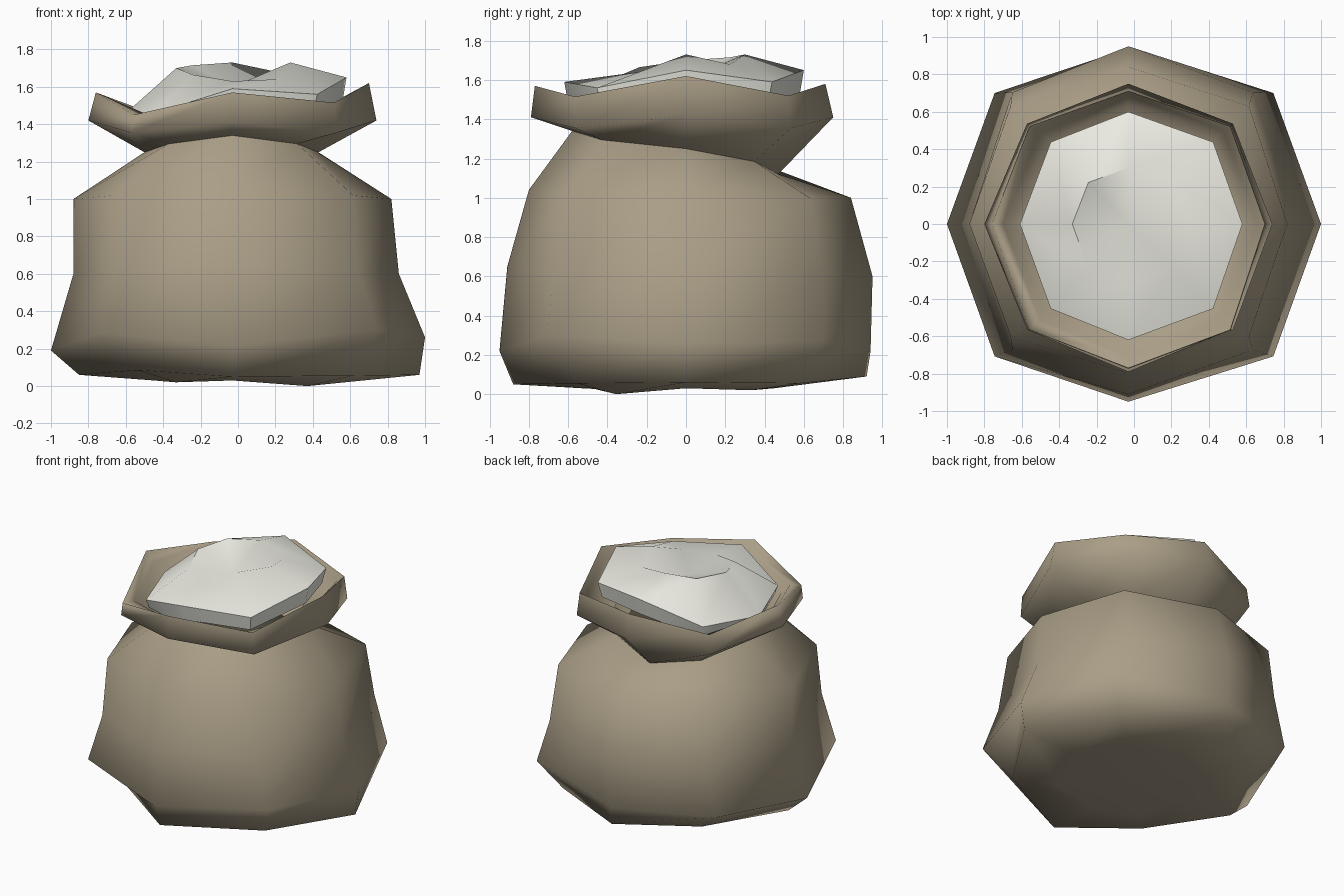
import bpy, bmesh, math

if "Cube" in bpy.data.objects:
    bpy.data.objects.remove(bpy.data.objects["Cube"])

CX = -0.03  # the mouth and filling sit slightly left of centre


def material(name, rgb):
    m = bpy.data.materials.new(name)
    m.diffuse_color = (*rgb, 1)
    m.use_nodes = True
    m.node_tree.nodes["Principled BSDF"].inputs["Base Color"].default_value = m.diffuse_color
    return m


def ring(bm, reach, heights, diag, dz):
    """Eight-sided loop from its right, back, left, front reach and heights.
    The four corners between are scaled by diag and raised by dz."""
    e, n, w, s = reach
    axis = [(e, 0), (CX, n), (-w, 0), (CX, -s)]
    if not isinstance(dz, tuple):
        dz = (dz,) * 4
    verts = []
    for i in range(4):
        j = (i + 1) % 4
        verts.append(bm.verts.new((*axis[i], heights[i])))
        x = axis[i][0] if i % 2 == 0 else axis[j][0]
        y = axis[j][1] if i % 2 == 0 else axis[i][1]
        z = (heights[i] + heights[j]) / 2 + dz[i]
        verts.append(bm.verts.new((x * diag, y * diag, z)))
    return verts


def loft(name, rings, mat, angle, start=None, end=None):
    """Skin the loops in order, closing either end with a fan to a centre point."""
    bm = bmesh.new()
    loops = [ring(bm, *r) for r in rings]
    for a, b in zip(loops, loops[1:]):
        for i in range(8):
            j = (i + 1) % 8
            bm.faces.new((a[i], a[j], b[j], b[i]))
    for z, loop, flip in ((start, loops[0], True), (end, loops[-1], False)):
        if z is not None:
            c = bm.verts.new((CX, 0, z))
            for i in range(8):
                tri = (loop[i], loop[(i + 1) % 8], c)
                bm.faces.new(tri[::-1] if flip else tri)
    me = bpy.data.meshes.new(name)
    bm.to_mesh(me)
    bm.free()
    ob = bpy.data.objects.new(name, me)
    bpy.context.collection.objects.link(ob)
    me.materials.append(mat)
    bpy.ops.object.select_all(action='DESELECT')
    ob.select_set(True)
    bpy.context.view_layer.objects.active = ob
    bpy.ops.object.shade_smooth_by_angle(angle=math.radians(angle))
    return ob


cloth = material("cloth", (0.40, 0.34, 0.24))
powder = material("powder", (0.85, 0.85, 0.78))

# Sack: base, bulging body, pinched neck, flared lip and inner wall
loft("sack", [
    ((.50, .45, .45, .48), (.03, .03, .03, .03), .74, (-.01, 0, -.01, -.03)),
    ((.97, .92, .85, .88), (.06, .09, .06, .05), .63, (-.02, .0, .03, .0)),
    ((1.0, .94, 1.0, .95), (.26, .22, .19, .22), .745, (.03, .04, .08, .06)),
    ((.86, .95, .88, .91), (.60, .60, .60, .65), .74, .00),
    ((.82, .84, .88, .80), (1.0, 1.0, 1.0, 1.04), .75, .00),
    ((.43, .47, .50, .58), (1.25, 1.12, 1.25, 1.34), .74, .00),
    ((.74, .75, .80, .79), (1.42, 1.41, 1.42, 1.41), .715, -.06),
    ((.70, .71, .76, .77), (1.62, 1.58, 1.57, 1.57), .735, (-.08, -.08, -.12, -.08)),
    ((.66, .69, .70, .71), (1.54, 1.52, 1.50, 1.50), .72, -.04),
    ((.61, .64, .65, .66), (1.42, 1.42, 1.40, 1.42), .71, .00),
    ((.48, .50, .50, .50), (1.40, 1.40, 1.38, 1.40), .71, .00),
], cloth, 110, start=.03)

# Heaped filling: a thick crumpled slab with a dipped middle
loft("filling", [
    ((.56, .58, .58, .60), (1.53, 1.53, 1.36, 1.48), .72, -.05),
    ((.58, .60, .61, .62), (1.65, 1.65, 1.45, 1.59), .73, -.06),
    ((.28, .30, .33, .32), (1.73, 1.73, 1.70, 1.63), .74, (-.05, 0, 0, -.04)),
], powder, 50, end=1.60)
